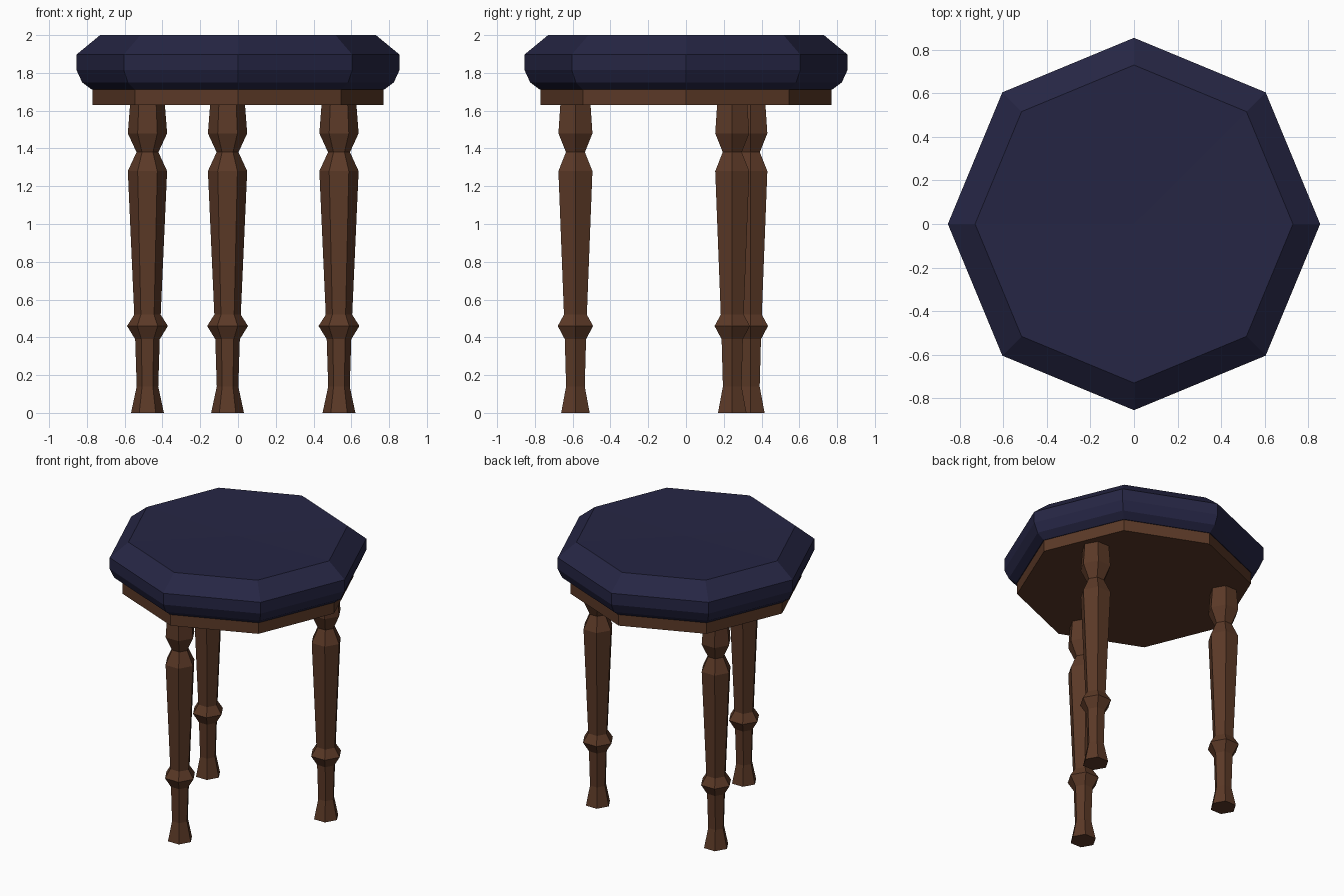
import bpy, bmesh, math

if "Cube" in bpy.data.objects:
    bpy.data.objects.remove(bpy.data.objects["Cube"])


def material(name, rgb):
    m = bpy.data.materials.new(name)
    m.diffuse_color = (*rgb, 1)
    m.use_nodes = True
    m.node_tree.nodes["Principled BSDF"].inputs["Base Color"].default_value = m.diffuse_color
    return m


navy = material("navy fabric", (0.019, 0.019, 0.058))
brown = material("brown wood", (0.105, 0.041, 0.020))


def lathe(name, profile, sides, mat, loc=(0, 0, 0), dish=0.0):
    """Faceted turned solid from (radius, height) pairs, capped at both ends."""
    bm = bmesh.new()
    rings = []
    for r, z in profile:
        rings.append([bm.verts.new((r * math.cos(2 * math.pi * i / sides),
                                    r * math.sin(2 * math.pi * i / sides), z))
                      for i in range(sides)])
    for a, b in zip(rings, rings[1:]):
        for i in range(sides):
            j = (i + 1) % sides
            bm.faces.new((a[i], a[j], b[j], b[i]))
    bm.faces.new(rings[0][::-1])
    top = bm.faces.new(rings[-1])
    if dish:
        # slightly sunken centre
        res = bmesh.ops.poke(bm, faces=[top])
        res["verts"][0].co.z -= dish
    bmesh.ops.recalc_face_normals(bm, faces=bm.faces)
    me = bpy.data.meshes.new(name)
    bm.to_mesh(me)
    bm.free()
    me.materials.append(mat)
    ob = bpy.data.objects.new(name, me)
    ob.location = loc
    bpy.context.collection.objects.link(ob)
    return ob


# padded octagonal cushion
lathe("cushion", [(0.775, 1.712), (0.825, 1.75), (0.855, 1.815),
                  (0.855, 1.897), (0.73, 2.0)], 8, navy, dish=0.015)

# wooden board under the cushion
lathe("seat_board", [(0.77, 1.63), (0.77, 1.715)], 8, brown)

# three turned legs spaced evenly around the seat
leg_profile = [(0.087, 0), (0.057, 0.14), (0.065, 0.39), (0.108, 0.46),
               (0.07, 0.52), (0.104, 1.28), (0.058, 1.38), (0.104, 1.48),
               (0.092, 1.635)]
for k, name in enumerate(["right_leg", "left_leg", "front_leg"]):
    a = math.radians(24.6 + 120 * k)
    lathe(name, leg_profile, 6, brown,
          (0.588 * math.cos(a), 0.588 * math.sin(a), 0))
